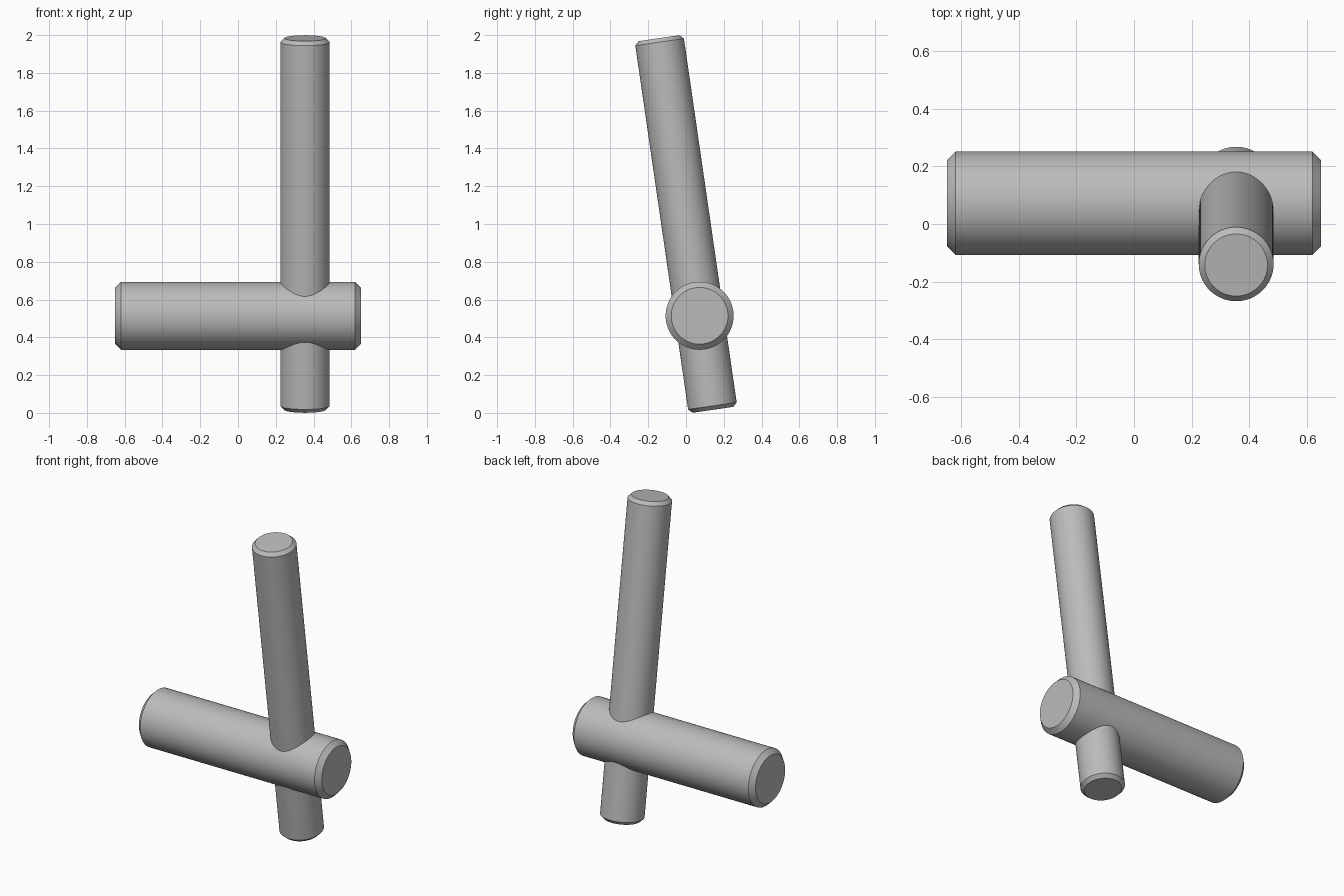
import bpy, bmesh, math
from mathutils import Matrix

if "Cube" in bpy.data.objects:
    bpy.data.objects.remove(bpy.data.objects["Cube"])

grey = bpy.data.materials.new("plain grey")
grey.diffuse_color = (0.5, 0.5, 0.5, 1)
grey.use_nodes = True
grey.node_tree.nodes["Principled BSDF"].inputs["Base Color"].default_value = grey.diffuse_color


def chamfered_rod(name, radius, length, chamfer, matrix, sides=96):
    """Solid round bar along local z with 45 degree chamfered ends."""
    h = length / 2
    profile = [(radius - chamfer, -h), (radius, -h + chamfer),
               (radius, h - chamfer), (radius - chamfer, h)]
    bm = bmesh.new()
    rings = [[bm.verts.new((r * math.cos(2 * math.pi * i / sides),
                            r * math.sin(2 * math.pi * i / sides), z))
              for i in range(sides)] for r, z in profile]
    for a, b in zip(rings, rings[1:]):
        for i in range(sides):
            j = (i + 1) % sides
            bm.faces.new((a[i], a[j], b[j], b[i]))
    bm.faces.new(rings[0][::-1])
    bm.faces.new(rings[-1])
    mesh = bpy.data.meshes.new(name)
    bm.to_mesh(mesh)
    bm.free()
    mesh.materials.append(grey)
    obj = bpy.data.objects.new(name, mesh)
    bpy.context.collection.objects.link(obj)
    obj.matrix_world = matrix
    bpy.ops.object.select_all(action='DESELECT')
    obj.select_set(True)
    bpy.context.view_layer.objects.active = obj
    bpy.ops.object.shade_smooth_by_angle(angle=math.radians(30))
    return obj


# Thick horizontal bar along x
chamfered_rod("cross_bar", 0.18, 1.30, 0.03,
              Matrix.Translation((0, 0.072, 0.514)) @ Matrix.Rotation(math.pi / 2, 4, 'Y'))

# Slim rod through the bar, its top leaning to the front
chamfered_rod("leaning_rod", 0.13, 1.988, 0.021,
              Matrix.Translation((0.355, 0, 1)) @ Matrix.Rotation(math.radians(8.25), 4, 'X'))
